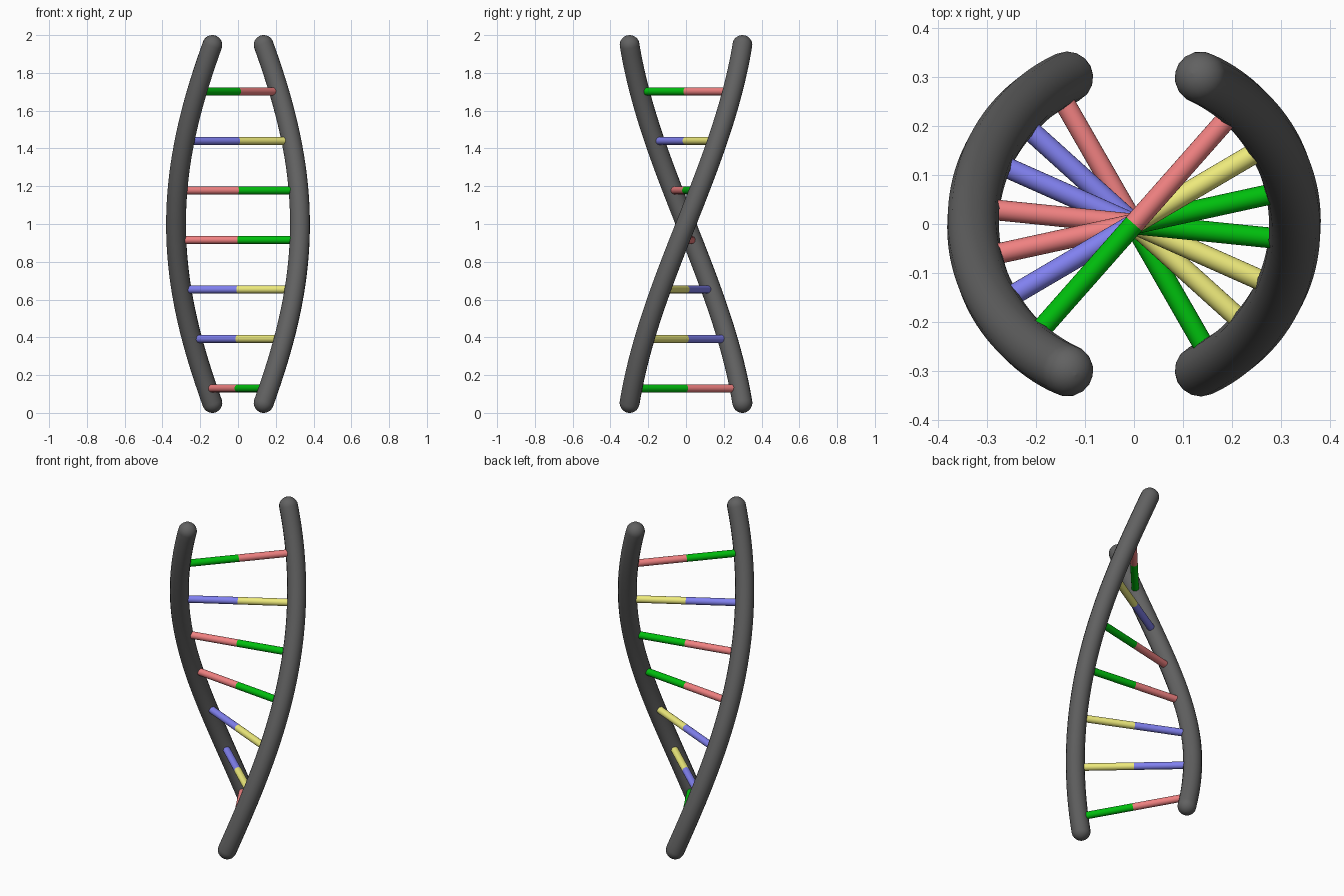
import bpy, math
from mathutils import Vector

if "Cube" in bpy.data.objects:
    bpy.data.objects.remove(bpy.data.objects["Cube"])

R, TUBE, RUNG = 0.328, 0.053, 0.021      # helix, strand and rung radii
Z0, Z1 = TUBE, 2 - TUBE                  # strand end centres
HALF = math.radians(65.5)                # half of the total twist


def material(name, rgb):
    m = bpy.data.materials.new(name)
    m.diffuse_color = (*rgb, 1)
    m.use_nodes = True
    m.node_tree.nodes["Principled BSDF"].inputs["Base Color"].default_value = m.diffuse_color
    return m


MATS = {
    "grey": material("grey", (0.12, 0.12, 0.12)),
    "green": material("green", (0.0, 0.52, 0.004)),
    "red": material("red", (0.87, 0.22, 0.22)),
    "blue": material("blue", (0.22, 0.22, 0.87)),
    "yellow": material("yellow", (0.85, 0.82, 0.2)),
}


def angle(z):
    return HALF * (2 * (z - Z0) / (Z1 - Z0) - 1)


def helix(z, side):
    a = angle(z)
    return Vector((side * R * math.cos(a), side * R * math.sin(a), z))


def strand(name, side, steps=48, dome=8):
    # Helical path, extended at both ends by shrinking rings that form domes
    path = [helix(Z0 + (Z1 - Z0) * i / steps, side) for i in range(steps + 1)]
    start = (path[0] - path[1]).normalized()
    end = (path[-1] - path[-2]).normalized()
    arc = [math.radians(89 * i / dome) for i in range(1, dome + 1)]
    pts = [(path[0] + start * TUBE * math.sin(t), math.cos(t)) for t in reversed(arc)]
    pts += [(p, 1) for p in path]
    pts += [(path[-1] + end * TUBE * math.sin(t), math.cos(t)) for t in arc]

    curve = bpy.data.curves.new(name, 'CURVE')
    curve.dimensions = '3D'
    curve.bevel_depth = TUBE
    curve.bevel_resolution = 6
    curve.use_fill_caps = True
    spline = curve.splines.new('POLY')
    spline.points.add(len(pts) - 1)
    for point, (co, rad) in zip(spline.points, pts):
        point.co = (*co, 1)
        point.radius = rad
    ob = bpy.data.objects.new(name, curve)
    bpy.context.collection.objects.link(ob)
    bpy.ops.object.select_all(action='DESELECT')
    ob.select_set(True)
    bpy.context.view_layer.objects.active = ob
    bpy.ops.object.convert(target='MESH')
    ob = bpy.context.object
    ob.data.materials.clear()
    ob.data.materials.append(MATS["grey"])
    bpy.ops.object.shade_smooth_by_angle(angle=math.radians(40))


def half_rung(name, z, side, colour, length=0.287):
    # Half of a rung, from the central axis out to one strand
    a = angle(z)
    d = Vector((math.cos(a), math.sin(a), 0)) * side
    bpy.ops.mesh.primitive_cylinder_add(
        vertices=24, radius=RUNG, depth=length,
        location=d * length / 2 + Vector((0, 0, z)),
        rotation=d.to_track_quat('Z', 'Y').to_euler())
    ob = bpy.context.object
    ob.name = name
    ob.data.materials.append(MATS[colour])
    bpy.ops.object.shade_smooth_by_angle(angle=math.radians(40))


# Two mirrored backbone strands
strand("right_strand", 1)
strand("left_strand", -1)

# Two-coloured rungs, bottom to top (left colour, right colour)
pairs = [("red", "green"), ("blue", "yellow"), ("blue", "yellow"),
         ("red", "green"), ("red", "green"), ("blue", "yellow"),
         ("green", "red")]
for i, (left, right) in enumerate(pairs):
    z = 0.13 + 0.262 * i
    half_rung(f"rung_{i + 1}_left", z, -1, left)
    half_rung(f"rung_{i + 1}_right", z, 1, right)
